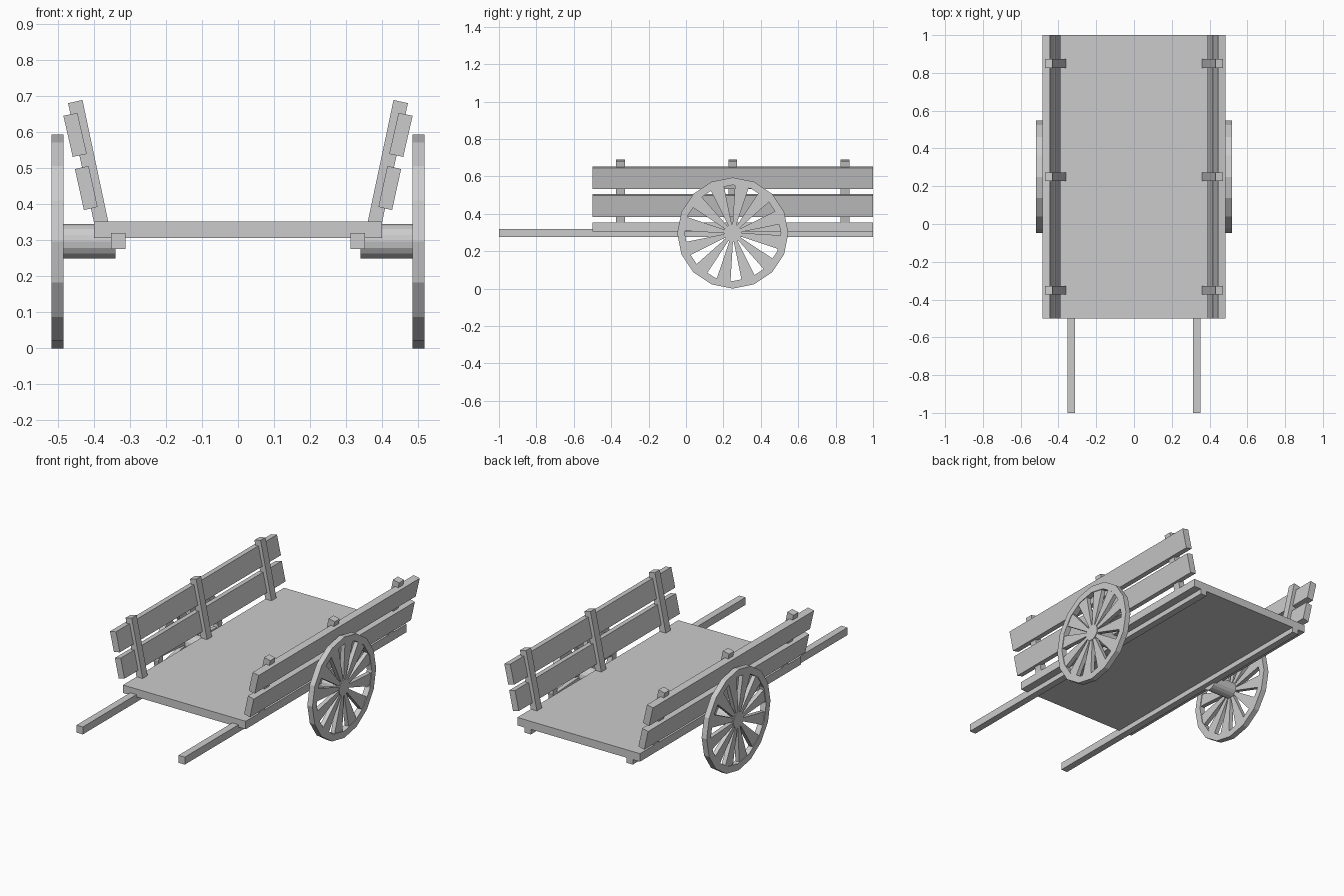
import bpy, bmesh
from math import sin, cos, pi, radians
from mathutils import Vector

if "Cube" in bpy.data.objects:
    bpy.data.objects.remove(bpy.data.objects["Cube"])


def make_object(name, bm, mirror=False):
    bmesh.ops.recalc_face_normals(bm, faces=bm.faces)
    mesh = bpy.data.meshes.new(name)
    bm.to_mesh(mesh)
    bm.free()
    ob = bpy.data.objects.new(name, mesh)
    bpy.context.collection.objects.link(ob)
    if mirror:
        ob.modifiers.new("Mirror", 'MIRROR').use_mirror_merge = False
    return ob


def add_prism(bm, points, offset):
    """Extrude a closed 3D polygon along an offset vector."""
    face = bm.faces.new([bm.verts.new(p) for p in points])
    ext = bmesh.ops.extrude_face_region(bm, geom=[face], use_keep_orig=True)
    verts = [g for g in ext['geom'] if isinstance(g, bmesh.types.BMVert)]
    bmesh.ops.translate(bm, verts=verts, vec=offset)


def beam(name, profile, y0, y1, mirror=True):
    """An x-z profile running along y."""
    bm = bmesh.new()
    add_prism(bm, [(x, y0, z) for x, z in profile], (0, y1 - y0, 0))
    return make_object(name, bm, mirror)


def rect(x0, x1, z0, z1):
    return [(x0, z0), (x1, z0), (x1, z1), (x0, z1)]


# Deck and the two long shafts below it
beam("deck", rect(-0.4, 0.4, 0.306, 0.353), -0.5, 1.0, mirror=False)
beam("shaft", rect(0.312, 0.353, 0.276, 0.32), -1.0, 1.0)

# Leaning side boards
beam("upper_side_board", [(0.446, 0.654), (0.485, 0.646), (0.459, 0.532), (0.42, 0.54)], -0.5, 1.0)
beam("lower_side_board", [(0.415, 0.507), (0.453, 0.498), (0.428, 0.384), (0.39, 0.393)], -0.5, 1.0)

# Leaning stakes that carry the boards
for i, y in enumerate((-0.35, 0.25, 0.85)):
    beam(f"side_stake_{i + 1}", [(0.359, 0.345), (0.399, 0.345), (0.472, 0.681), (0.432, 0.69)],
         y - 0.023, y + 0.023)

# Wheels
CY, CZ, R, R_IN, R_HUB, SIDES, SPOKES = 0.25, 0.297, 0.297, 0.257, 0.048, 16, 12
X0, X1 = 0.485, 0.518


def polar(x, r, a):
    return Vector((x, CY + r * cos(a), CZ + r * sin(a)))


# Rim: a square section revolved in 16 steps
bm = bmesh.new()
rings = [[bm.verts.new(polar(x, r, 2 * pi * k / SIDES)) for k in range(SIDES)]
         for x, r in ((X0, R), (X1, R), (X1, R_IN), (X0, R_IN))]
for j in range(4):
    a, b = rings[j], rings[(j + 1) % 4]
    for k in range(SIDES):
        n = (k + 1) % SIDES
        bm.faces.new((a[k], a[n], b[n], b[k]))
make_object("wheel_rim", bm, True)

# Spokes: wedges widening towards the rim
bm = bmesh.new()
for k in range(SPOKES):
    a = radians(-11) + 2 * pi * k / SPOKES
    side = Vector((0, -sin(a), cos(a)))
    inner, outer = polar(X0 + 0.004, R_HUB - 0.008, a), polar(X0 + 0.004, R_IN + 0.003, a)
    add_prism(bm, [inner - side * 0.009, outer - side * 0.038,
                   outer + side * 0.038, inner + side * 0.009], (X1 - X0 - 0.008, 0, 0))
make_object("wheel_spokes", bm, True)

# Hub and stub axle
bm = bmesh.new()
add_prism(bm, [polar(0.34, R_HUB, 2 * pi * k / SIDES) for k in range(SIDES)], (X1 - 0.34, 0, 0))
make_object("hub_axle", bm, True)
